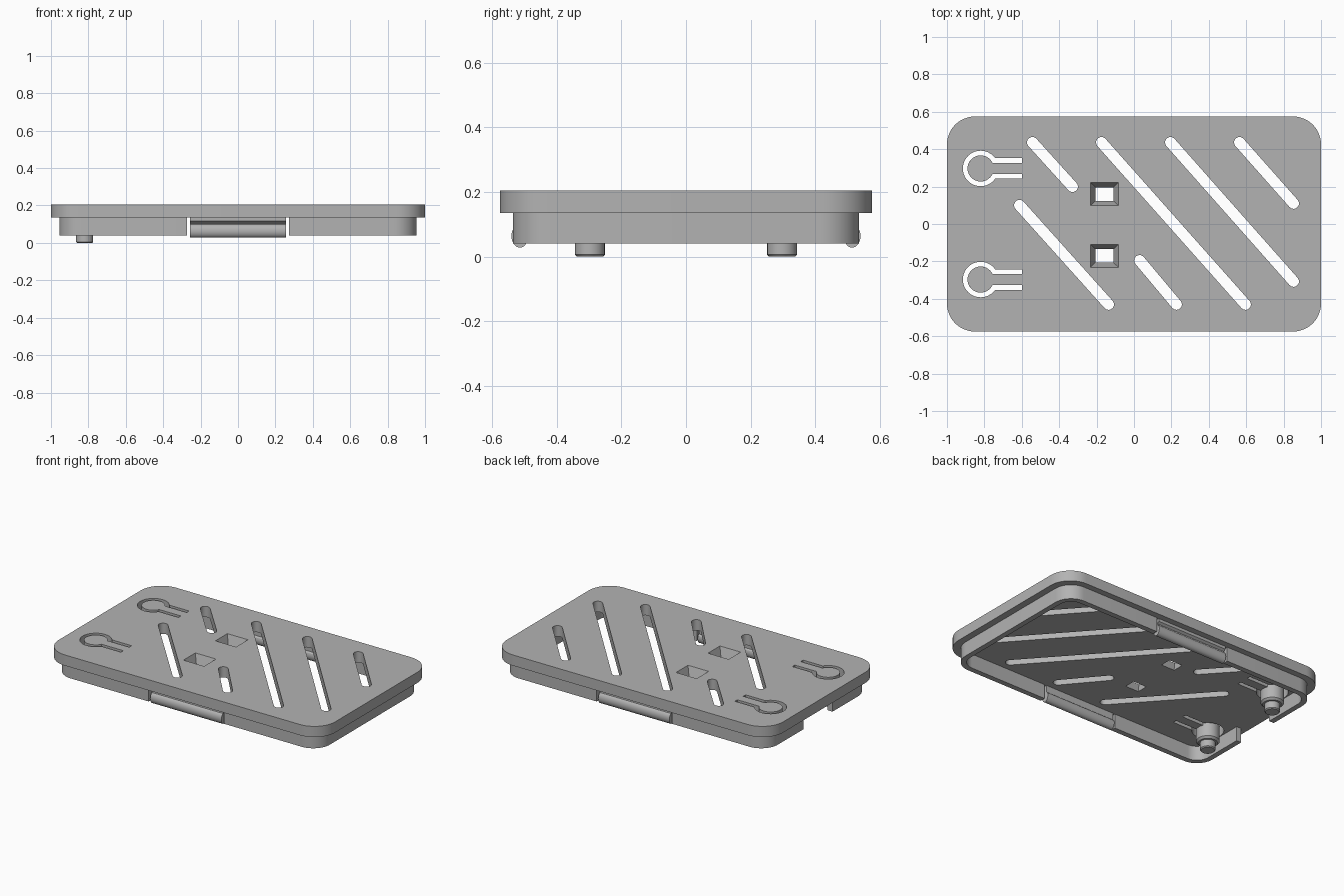
import bpy
import bmesh
from math import sin, cos, pi, asin, atan2, radians
from mathutils import Matrix, Vector

if "Cube" in bpy.data.objects:
    bpy.data.objects.remove(bpy.data.objects["Cube"], do_unlink=True)

grey = bpy.data.materials.new("plain grey")
grey.use_nodes = True
GREY = (0.45, 0.45, 0.45, 1)
grey.diffuse_color = GREY
grey.node_tree.nodes["Principled BSDF"].inputs["Base Color"].default_value = GREY


def arc(cx, cy, rx, ry, start, end, n):
    steps = [start + (end - start) * i / n for i in range(n + 1)]
    return [(cx + rx * cos(a), cy + ry * sin(a)) for a in steps]


def rounded(hx, hy, r, n=12):
    pts = []
    for i, (sx, sy) in enumerate([(1, 1), (-1, 1), (-1, -1), (1, -1)]):
        pts += arc(sx * (hx - r), sy * (hy - r), r, r, i * pi / 2, (i + 1) * pi / 2, n)
    return pts


def rect(hx, hy):
    return [(hx, hy), (-hx, hy), (-hx, -hy), (hx, -hy)]


def loft(bm, low, high, z0, z1):
    """Closed solid between two outlines with equal point counts."""
    a = [bm.verts.new((x, y, z0)) for x, y in low]
    b = [bm.verts.new((x, y, z1)) for x, y in high]
    bm.faces.new(a[::-1])
    bm.faces.new(b)
    for i in range(len(a)):
        j = (i + 1) % len(a)
        bm.faces.new((a[i], a[j], b[j], b[i]))


def shift(pts, dx, dy):
    return [(x + dx, y + dy) for x, y in pts]


def make(name, bm):
    bmesh.ops.recalc_face_normals(bm, faces=bm.faces)
    mesh = bpy.data.meshes.new(name)
    bm.to_mesh(mesh)
    bm.free()
    mesh.materials.append(grey)
    ob = bpy.data.objects.new(name, mesh)
    bpy.context.collection.objects.link(ob)
    return ob


def cut(ob, bm):
    """Subtract the solids in bm from ob and drop the cutter."""
    cutter = make("cutter", bm)
    cutter.hide_render = True
    mod = ob.modifiers.new("cut", 'BOOLEAN')
    mod.operation = 'DIFFERENCE'
    mod.solver = 'EXACT'
    mod.object = cutter
    bpy.context.view_layer.objects.active = ob
    bpy.ops.object.modifier_apply(modifier=mod.name)
    bpy.data.objects.remove(cutter, do_unlink=True)


TOP, UNDER, RIM = 0.205, 0.135, 0.04
PIN_X, PIN_Y = -0.82, 0.297
parts = []

# Lid plate
bm = bmesh.new()
outline = rounded(1, 0.575, 0.15)
loft(bm, outline, outline, UNDER, TOP)
plate = make("lid_plate", bm)
parts.append(plate)

bm = bmesh.new()
# Diagonal vent slots
slots = [((-0.543, 0.436), (-0.329, 0.2)), ((-0.174, 0.436), (0.596, -0.43)),
         ((0.195, 0.436), (0.853, -0.307)), ((0.564, 0.436), (0.853, 0.11)),
         ((-0.612, 0.1), (-0.136, -0.43)), ((0.03, -0.195), (0.227, -0.43))]
for p, q in slots:
    d = Vector(q) - Vector(p)
    t = atan2(d.y, d.x)
    pts = (arc(*q, 0.029, 0.029, t - pi / 2, t + pi / 2, 10)
           + arc(*p, 0.029, 0.029, t + pi / 2, t + 3 * pi / 2, 10))
    loft(bm, pts, pts, 0.1, 0.25)

# Keyhole slits that free the two sprung tongues
for s in (1, -1):
    a, b = asin(0.055 / 0.095), asin(0.03 / 0.07)
    pts = ([(0.22, 0.055)] + arc(0, 0, 0.095, 0.095, a, 2 * pi - a, 32)
           + [(0.22, -0.055), (0.22, -0.03)]
           + arc(0, 0, 0.07, 0.07, 2 * pi - b, b, 32) + [(0.22, 0.03)])
    pts = shift(pts, PIN_X, s * PIN_Y)
    loft(bm, pts, pts, 0.1, 0.25)

# Tapered square holes
for y in (0.16, -0.17):
    low, high = rect(0.048, 0.036), rect(0.075, 0.062)
    loft(bm, shift(low, -0.158, y), shift(high, -0.158, y), UNDER - 0.001, TOP + 0.001)
cut(plate, bm)

# Skirt wall under the plate, open at the clips and at one end
bm = bmesh.new()
outline = rounded(0.955, 0.535, 0.12)
loft(bm, outline, outline, RIM, UNDER)
skirt = make("skirt_wall", bm)
parts.append(skirt)
bm = bmesh.new()
inner = rounded(0.92, 0.5, 0.085)
loft(bm, inner, inner, 0, 0.2)
cut(skirt, bm)
bm = bmesh.new()
for x, y, hx, hy in [(0, 0.52, 0.272, 0.08), (0, -0.52, 0.272, 0.08), (-0.94, 0, 0.08, 0.15)]:
    box = shift(rect(hx, hy), x, y)
    loft(bm, box, box, 0, 0.2)
cut(skirt, bm)

# Snap clips with a rounded bead along the bottom
for s, name in ((-1, "front_clip"), (1, "back_clip")):
    bm = bmesh.new()
    profile = ([(0.5, UNDER), (0.5, 0.09)]
               + arc(0.5135, 0.064, 0.026, 0.036, radians(150), radians(430), 24)
               + [(0.521, 0.105), (0.535, 0.116), (0.535, UNDER)])
    loft(bm, profile, profile, -0.257, 0.257)
    axes = Matrix(((0, 0, 1), (s, 0, 0), (0, 1, 0))).to_4x4()
    bm.transform(axes)
    parts.append(make(name, bm))

# Stepped pins below the tongues
for s, name in ((-1, "front_pin"), (1, "back_pin")):
    bm = bmesh.new()
    steps = [(0.0, 0.04), (0.006, 0.046), (0.05, 0.046), (0.05, 0.058),
             (0.062, 0.07), (UNDER + 0.001, 0.07)]
    rings = []
    for z, r in steps:
        pts = arc(PIN_X, s * PIN_Y, r, r, 0, 2 * pi, 32)[:-1]
        rings.append([bm.verts.new((x, y, z)) for x, y in pts])
    for lo, hi in zip(rings, rings[1:]):
        for i in range(32):
            j = (i + 1) % 32
            bm.faces.new((lo[i], lo[j], hi[j], hi[i]))
    bm.faces.new(rings[0][::-1])
    bm.faces.new(rings[-1])
    parts.append(make(name, bm))

# Smooth the curves, keep the edges crisp
bpy.ops.object.select_all(action='DESELECT')
for ob in parts:
    ob.select_set(True)
bpy.context.view_layer.objects.active = plate
bpy.ops.object.shade_smooth_by_angle(angle=radians(30))
